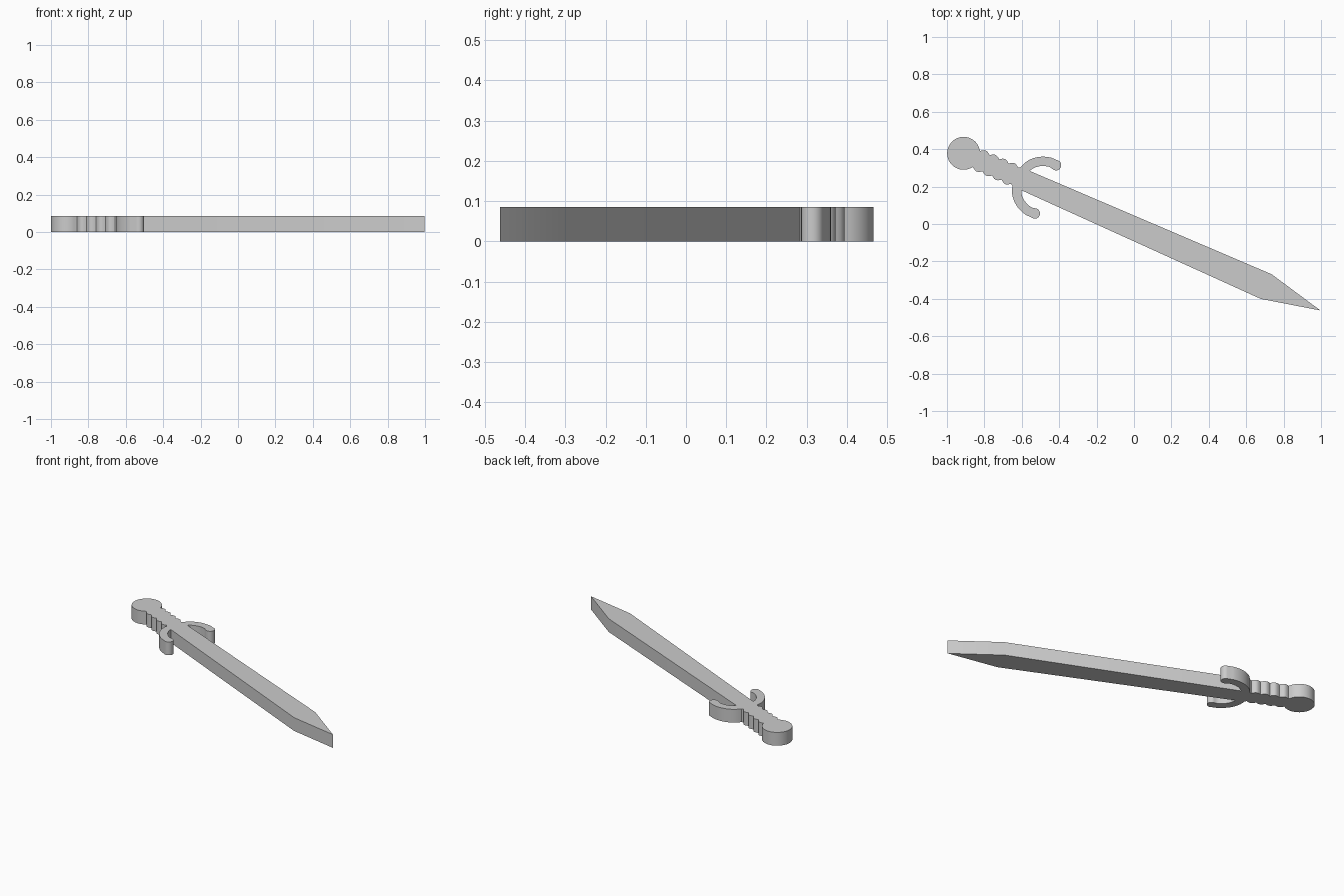
import bpy, bmesh
from math import sin, cos, radians, pi
from mathutils import Vector

if "Cube" in bpy.data.objects:
    bpy.data.objects.remove(bpy.data.objects["Cube"], do_unlink=True)

THICKNESS = 0.085


def arc(center, rx, ry, start, end, steps):
    """Points along an elliptical arc, angles in degrees."""
    points = []
    for i in range(steps + 1):
        t = radians(start + (end - start) * i / steps)
        points.append(Vector((center[0] + rx * cos(t), center[1] + ry * sin(t))))
    return points


# Half outline along the sword's length, from pommel to tip
half = arc((0, 0), 0.088, 0.088, 180, 35, 18)

# Grip ridges
for i in range(4):
    start = 0.076 + 0.0555 * i
    for j in range(7):
        t = j / 7
        half.append(Vector((start + 0.0555 * t, 0.047 + 0.014 * sin(pi * t))))
half.append(Vector((0.298, 0.047)))

# Curved guard arm: outer edge, rounded end, inner edge
guard = (0.47, 0.03)
half += arc(guard, 0.163, 0.14, 170, 100, 12)
half += arc((0.478, 0.141), 0.028, 0.028, 110, -115, 14)
half += arc(guard, 0.113, 0.09, 100, 163, 10)

# Blade shoulder
half.append(Vector((1.768, 0.072)))
tip = Vector((2.085, 0))

# Mirror the outline and turn it to its resting direction
outline = half + [tip] + [Vector((p.x, -p.y)) for p in reversed(half[1:])]
along, across = Vector((0.915, -0.403)), Vector((0.403, 0.915))
pommel = Vector((-0.911, 0.378))

bm = bmesh.new()
verts = []
for p in outline:
    q = pommel + along * p.x + across * p.y
    verts.append(bm.verts.new((q.x, q.y, 0)))
base = bm.faces.new(verts)
result = bmesh.ops.extrude_face_region(bm, geom=[base])
top = [v for v in result["geom"] if isinstance(v, bmesh.types.BMVert)]
bmesh.ops.translate(bm, verts=top, vec=(0, 0, THICKNESS))
bmesh.ops.recalc_face_normals(bm, faces=bm.faces)

mesh = bpy.data.meshes.new("sword")
bm.to_mesh(mesh)
bm.free()
sword = bpy.data.objects.new("sword", mesh)
bpy.context.collection.objects.link(sword)

# Plain grey material
grey = bpy.data.materials.new("plain grey")
grey.use_nodes = True
colour = (0.6, 0.6, 0.6, 1)
grey.diffuse_color = colour
grey.node_tree.nodes["Principled BSDF"].inputs["Base Color"].default_value = colour
mesh.materials.append(grey)

bpy.ops.object.select_all(action="DESELECT")
sword.select_set(True)
bpy.context.view_layer.objects.active = sword
bpy.ops.object.shade_smooth_by_angle(angle=radians(30))
